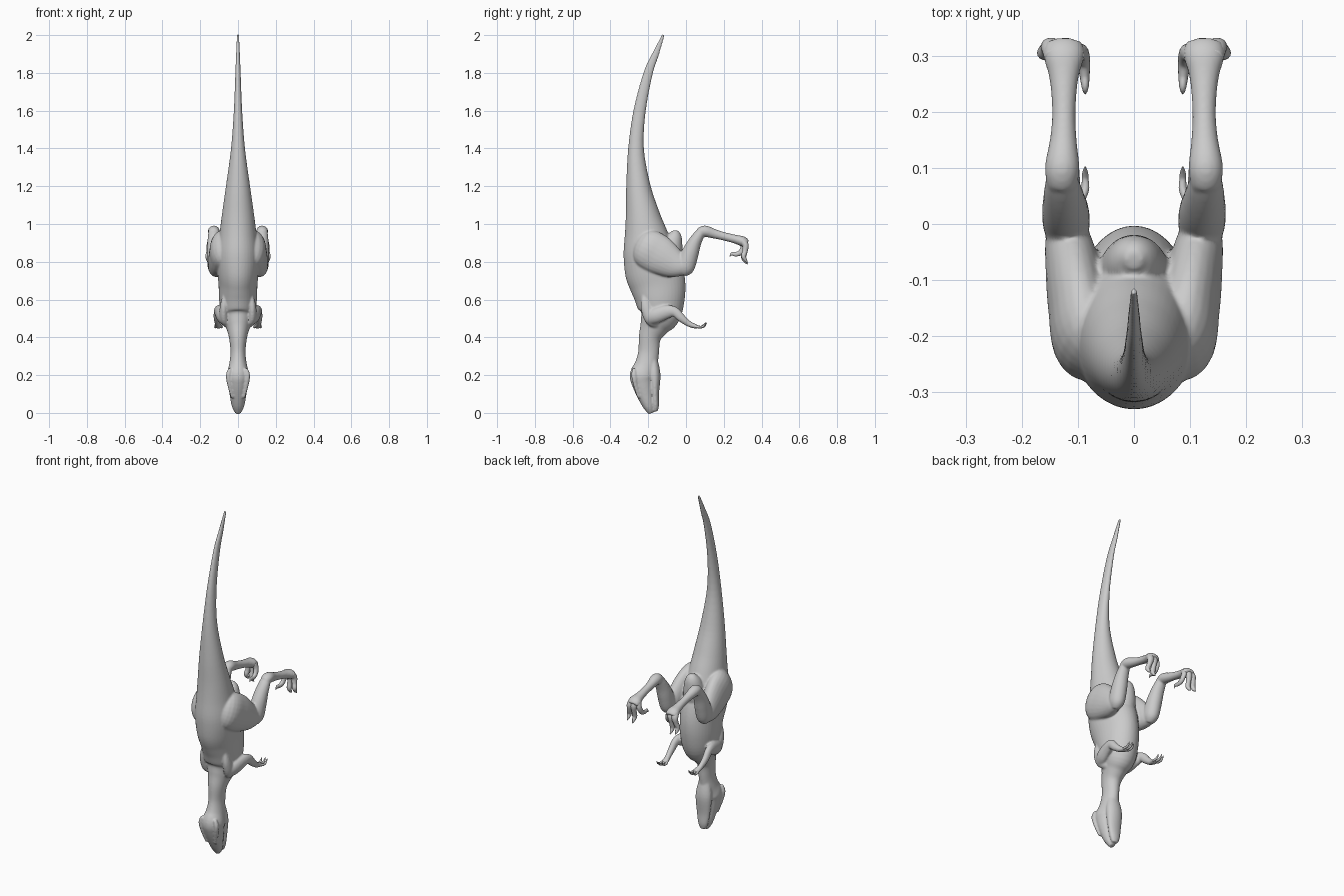
import bpy, bmesh, math
from mathutils import Vector


def spline(a, b, c, d, t):
    return [0.5 * (2 * q + (r - p) * t + (2 * p - 5 * q + 4 * r - s) * t * t
                   + (3 * q - p - 3 * r + s) * t ** 3) for p, q, r, s in zip(a, b, c, d)]


def loft(bm, pts, side=1, n=24, steps=5):
    """Tube through (x, y, z, half width, half depth) stations."""
    p = [pts[0]] + list(pts) + [pts[-1]]
    st = [spline(*p[i:i + 4], k / steps) for i in range(len(p) - 3) for k in range(steps)]
    st.append(list(pts[-1]))
    rings = []
    for i, s in enumerate(st):
        t = (Vector(st[min(i + 1, len(st) - 1)][:3]) - Vector(st[max(i - 1, 0)][:3])).normalized()
        u = Vector((1, 0, 0))
        u = (u - t * u.dot(t)).normalized()
        v = t.cross(u)
        ring = []
        for k in range(n):
            a = math.tau * k / n
            co = Vector(s[:3]) + u * (max(s[3], .001) * math.cos(a)) + v * (max(s[4], .001) * math.sin(a))
            ring.append(bm.verts.new((co.x * side, co.y, co.z)))
        rings.append(ring)
    faces = [bm.faces.new(rings[0]), bm.faces.new(rings[-1])]
    for r, q in zip(rings, rings[1:]):
        for k in range(n):
            faces.append(bm.faces.new((r[k], r[(k + 1) % n], q[(k + 1) % n], q[k])))
    bmesh.ops.recalc_face_normals(bm, faces=faces)


def finish(name, bm, fuse=False):
    me = bpy.data.meshes.new(name)
    bm.to_mesh(me)
    bm.free()
    me.shade_smooth()
    ob = bpy.data.objects.new(name, me)
    bpy.context.collection.objects.link(ob)
    if fuse:
        m = ob.modifiers.new("fuse", "REMESH")
        m.mode, m.voxel_size, m.use_smooth_shade = "VOXEL", .005, True
        m = ob.modifiers.new("soften", "SMOOTH")
        m.factor, m.iterations = .5, 6
    return ob


def spine(rows):
    """(z, back y, belly y, half width) -> stations"""
    return [(0, (b + f) / 2, z, w, (f - b) / 2) for z, b, f, w in rows]


body = bmesh.new()

# tail, trunk, neck and skull
loft(body, spine([
    (2.004, -.126, -.112, .006), (1.9, -.179, -.142, .01), (1.8, -.225, -.175, .014),
    (1.6, -.278, -.213, .022), (1.4, -.306, -.223, .037), (1.2, -.317, -.188, .064),
    (1.05, -.32, -.14, .085), (.95, -.326, -.10, .098), (.85, -.333, -.06, .112),
    (.76, -.325, -.02, .11), (.68, -.297, -.002, .103), (.6, -.27, -.006, .1),
    (.52, -.252, -.03, .09), (.46, -.246, -.09, .065), (.4, -.25, -.133, .048),
    (.32, -.253, -.143, .04), (.25, -.272, -.15, .048), (.2, -.297, -.162, .06),
    (.16, -.288, -.168, .055), (.1, -.262, -.168, .045), (.05, -.236, -.168, .036),
    (.02, -.216, -.168, .027), (-.002, -.2, -.17, .014)]), n=40)

# lower jaw
loft(body, spine([(.28, -.2, -.15, .035), (.2, -.2, -.135, .049), (.1, -.185, -.143, .041),
                  (.04, -.18, -.143, .031), (.008, -.172, -.15, .018)]))

# keel between the hips
loft(body, [(0, -.13, .76, .07, .08), (0, -.09, .84, .065, .07), (0, -.068, .91, .05, .05),
            (0, -.062, .945, .035, .035), (0, -.065, .965, .015, .015)])

for s in (1, -1):
    # brow ridge
    loft(body, [(.04, -.275, .235, .01, .01), (.051, -.275, .2, .013, .015),
                (.045, -.268, .15, .012, .012), (.03, -.25, .08, .008, .008)], s, 12)
    # thigh
    loft(body, [(.04, -.25, .89, .03, .06), (.08, -.215, .875, .06, .1), (.098, -.15, .84, .055, .105),
                (.11, -.075, .795, .048, .082), (.118, -.025, .77, .04, .055),
                (.12, .005, .755, .025, .028)], s)
    # shin
    loft(body, [(.118, -.02, .735, .022, .025), (.12, -.004, .77, .04, .048), (.122, .02, .84, .042, .046),
                (.125, .045, .9, .037, .036), (.128, .075, .95, .03, .026),
                (.128, .098, .972, .022, .016)], s)
    # long foot bone
    loft(body, [(.128, .065, .955, .026, .022), (.128, .1, .962, .031, .03), (.126, .15, .948, .024, .025),
                (.125, .2, .935, .021, .022), (.125, .26, .92, .026, .023),
                (.125, .3, .908, .037, .027), (.125, .322, .895, .033, .02)], s)
    # upper arm and forearm
    loft(body, [(.07, -.2, .5, .025, .035), (.085, -.16, .515, .03, .042), (.1, -.1, .535, .025, .036),
                (.108, -.06, .535, .02, .027), (.111, -.025, .503, .018, .022),
                (.108, .015, .472, .015, .016), (.103, .05, .458, .019, .012),
                (.103, .065, .456, .012, .008)], s)
    # shoulder blade
    loft(body, [(.07, -.22, .62, .012, .015), (.076, -.21, .56, .02, .03),
                (.072, -.18, .5, .025, .04), (.05, -.15, .46, .015, .02)], s)
finish("body", body, True)

for s, tag in ((1, "right"), (-1, "left")):
    # walking toes with hooked claws
    toes = bmesh.new()
    for x, dx, drop in ((.147, .012, 0), (.122, .002, -.008)):
        loft(toes, [(x - dx / 2, .295, .915, .018, .02), (x, .315, .888, .019, .017),
                    (x + dx / 2, .312, .855, .014, .014), (x + dx, .305, .83 + drop, .014, .013),
                    (x + dx, .314, .81 + drop, .009, .009), (x + dx, .327, .795 + drop, .002, .002)],
             s, 14)
    finish("toes_" + tag, toes)

    # raised inner toe with sickle claw
    sickle = bmesh.new()
    loft(sickle, [(.105, .30, .91, .016, .018), (.094, .305, .88, .013, .016), (.09, .29, .85, .012, .014),
                  (.088, .265, .84, .009, .012), (.087, .243, .842, .006, .009),
                  (.087, .232, .828, .001, .001)], s, 14)
    finish("sickle_toe_" + tag, sickle)

    # fingers
    fingers = bmesh.new()
    for x, reach in ((.087, -.008), (.103, 0), (.119, -.005)):
        loft(fingers, [(.103 + (x - .103) * .6, .045, .459, .007, .008), (x, .07 + reach, .455, .007, .007),
                       (x, .088 + reach, .455, .006, .006), (x, .1 + reach, .463, .005, .005),
                       (x, .11 + reach, .478, .001, .001)], s, 12)
    finish("fingers_" + tag, fingers)
